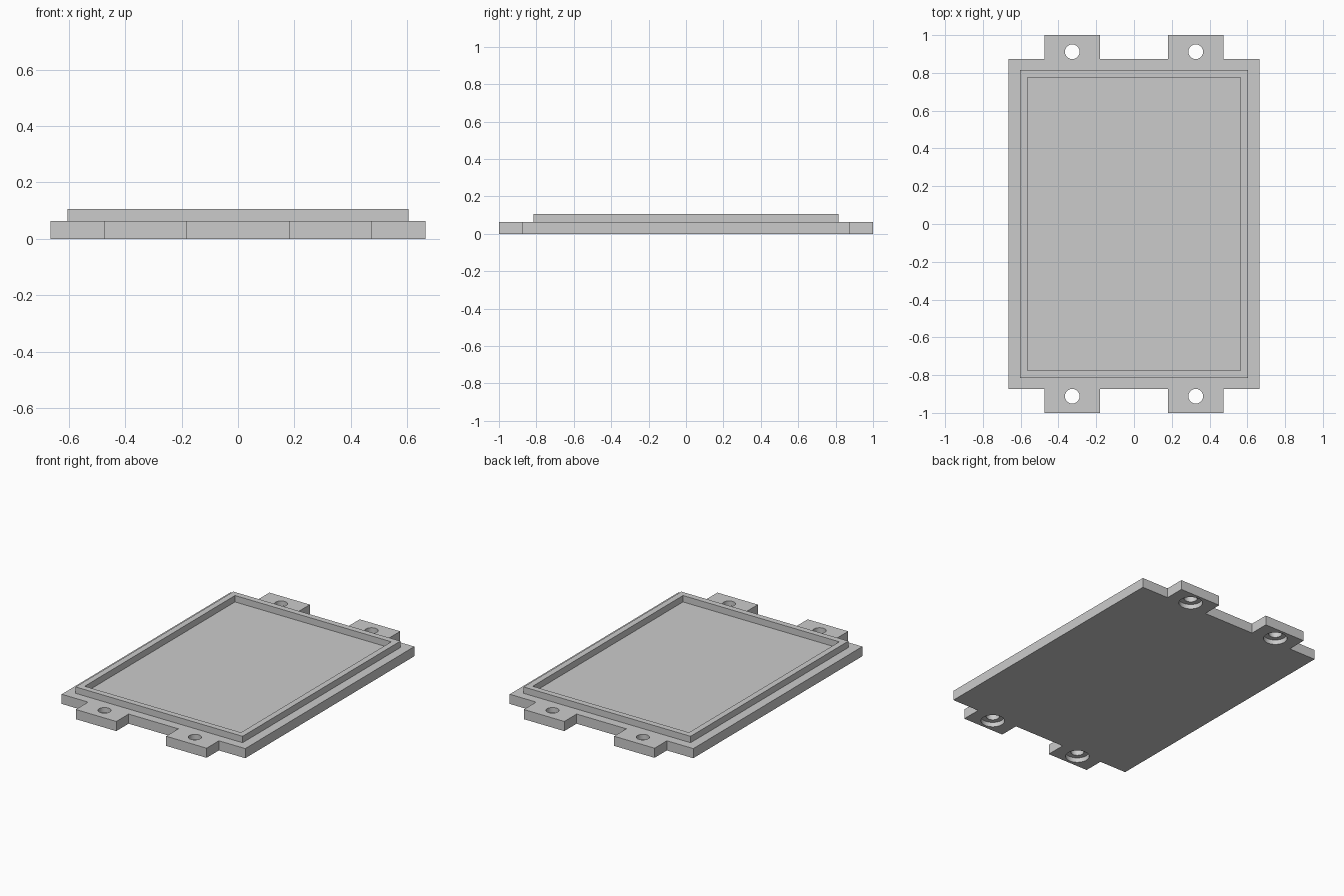
import bpy
import bmesh
from mathutils import Matrix

cube = bpy.data.objects.get("Cube")
if cube:
    bpy.data.objects.remove(cube, do_unlink=True)

# Main dimensions
BODY_X, BODY_Y, END_Y = 0.664, 0.873, 1.0
TAB_IN, TAB_OUT = 0.18, 0.473
PLATE_TOP, RIM_TOP = 0.063, 0.105
HOLE_X, HOLE_Y = 0.327, 0.912

grey = bpy.data.materials.new("plain grey")
grey.use_nodes = True
colour = (0.6, 0.6, 0.6, 1.0)
grey.diffuse_color = colour
grey.node_tree.nodes["Principled BSDF"].inputs["Base Color"].default_value = colour


def make_object(name, bm):
    bmesh.ops.recalc_face_normals(bm, faces=bm.faces[:])
    mesh = bpy.data.meshes.new(name)
    bm.to_mesh(mesh)
    bm.free()
    mesh.materials.append(grey)
    obj = bpy.data.objects.new(name, mesh)
    bpy.context.collection.objects.link(obj)
    return obj


def activate(obj):
    bpy.ops.object.select_all(action="DESELECT")
    obj.select_set(True)
    bpy.context.view_layer.objects.active = obj


def cut_holes(target, radius, bottom, top):
    """Cut one round hole through each of the four tabs."""
    bm = bmesh.new()
    for sx in (-1, 1):
        for sy in (-1, 1):
            place = Matrix.Translation((sx * HOLE_X, sy * HOLE_Y, (bottom + top) / 2))
            bmesh.ops.create_cone(bm, cap_ends=True, segments=40, radius1=radius,
                                  radius2=radius, depth=top - bottom, matrix=place)
    cutter = make_object("hole_cutter", bm)
    cutter.hide_render = True
    mod = target.modifiers.new("holes", "BOOLEAN")
    mod.operation = "DIFFERENCE"
    mod.solver = "EXACT"
    mod.object = cutter
    activate(target)
    bpy.ops.object.modifier_apply(modifier=mod.name)
    bpy.data.objects.remove(cutter, do_unlink=True)


# Base plate with four mounting tabs: one quarter outline, mirrored round
quarter = [(BODY_X, BODY_Y), (TAB_OUT, BODY_Y), (TAB_OUT, END_Y),
           (TAB_IN, END_Y), (TAB_IN, BODY_Y)]
back = quarter + [(-x, y) for x, y in reversed(quarter)]
outline = back + [(x, -y) for x, y in reversed(back)]
bm = bmesh.new()
base = bm.faces.new([bm.verts.new((x, y, 0)) for x, y in outline])
extruded = bmesh.ops.extrude_face_region(bm, geom=[base], use_keep_orig=True)
bmesh.ops.translate(bm, vec=(0, 0, PLATE_TOP),
                    verts=[g for g in extruded["geom"] if isinstance(g, bmesh.types.BMVert)])
plate = make_object("base_plate", bm)

# Through holes, with wider counterbores underneath
cut_holes(plate, 0.039, -0.1, 0.2)
cut_holes(plate, 0.07, -0.1, 0.03)
activate(plate)
bpy.ops.object.shade_smooth_by_angle()

# Raised rectangular rim around the shallow tray
bm = bmesh.new()
rings = []
for hx, hy, z in ((0.604, 0.815, PLATE_TOP), (0.604, 0.815, RIM_TOP),
                  (0.565, 0.776, RIM_TOP), (0.565, 0.776, PLATE_TOP)):
    rings.append([bm.verts.new((sx * hx, sy * hy, z))
                  for sx, sy in ((-1, -1), (1, -1), (1, 1), (-1, 1))])
for lower, upper in zip(rings, rings[1:] + rings[:1]):
    for i in range(4):
        j = (i + 1) % 4
        bm.faces.new((lower[i], lower[j], upper[j], upper[i]))
make_object("tray_rim", bm)
